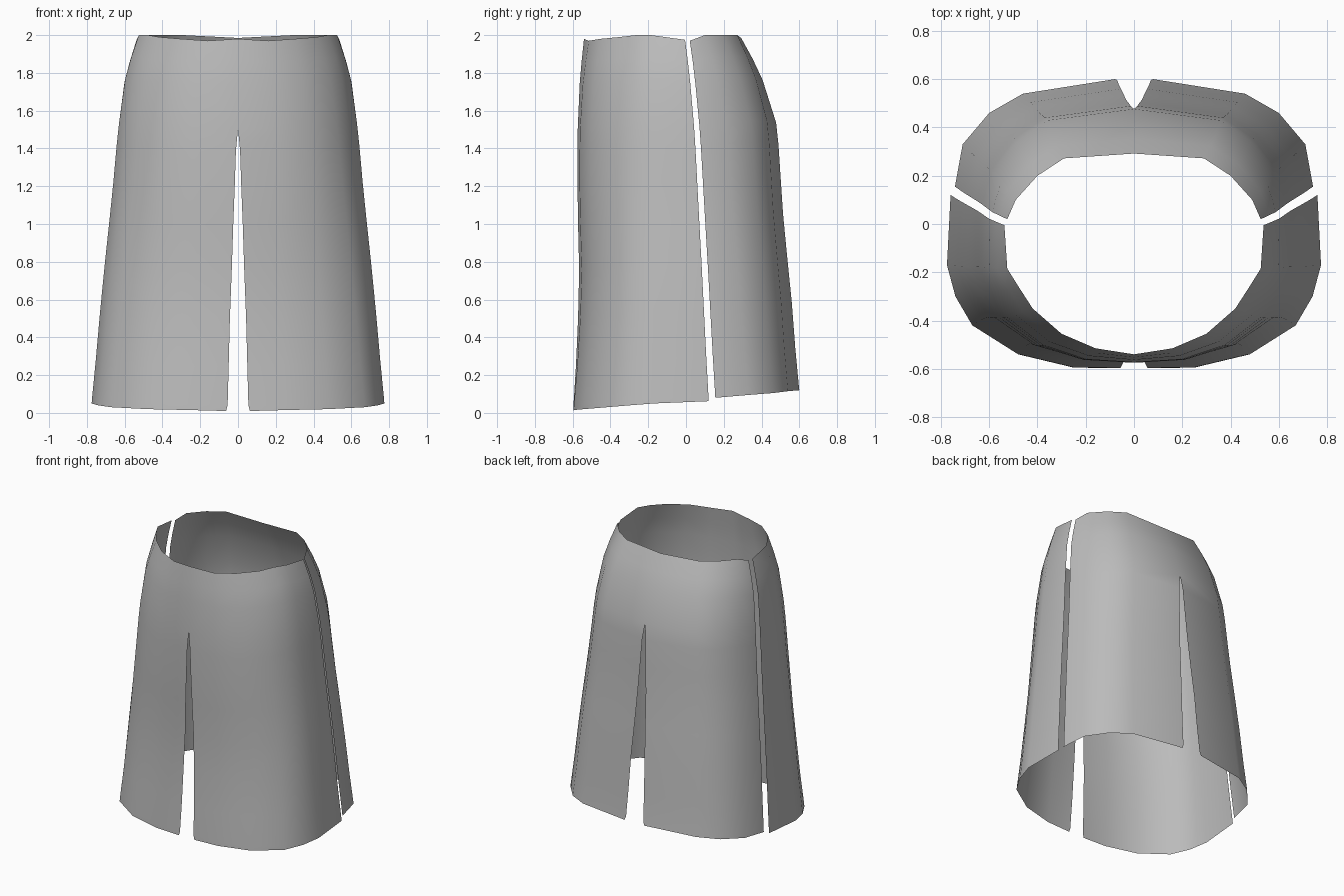
import bpy, bmesh

cube = bpy.data.objects.get("Cube")
if cube:
    bpy.data.objects.remove(cube, do_unlink=True)

cloth = bpy.data.materials.new("grey_cloth")
cloth.use_nodes = True
cloth.diffuse_color = (0.5, 0.5, 0.5, 1)
cloth.node_tree.nodes["Principled BSDF"].inputs["Base Color"].default_value = (0.5, 0.5, 0.5, 1)

# Rows run from waist to hem: drop, flare in x, flare of side edge in y, slit opening
ROWS = [(0, 0, 0, 0), (.06, .16, .12, 0), (.12, .29, .22, 0), (.24, .42, .38, 0),
        (.30, .47, .44, .2), (.40, .54, .52, .32), (.50, .62, .6, .46),
        (.62, .72, .7, .6), (.75, .82, .8, .78), (.88, .91, .9, .9),
        (.985, .99, .99, 1), (1, 1, 1, 1.15)]


def lerp(a, b, t):
    return a + (b - a) * t


def panel(name, waist, hem, depth, slit, outward):
    """Half a panel from its waist and hem outlines (x, y, z), then mirrored."""
    bm = bmesh.new()
    grid = []
    last = len(waist) - 1
    for (s, tx, side, opening), mid in zip(ROWS, depth):
        row = []
        for i, (a, b) in enumerate(zip(waist, hem)):
            ty = lerp(mid, side, (i / last) ** 2)
            x = lerp(a[0], b[0], tx) if i else slit * opening
            row.append(bm.verts.new((x, lerp(a[1], b[1], ty), lerp(a[2], b[2], s))))
        grid.append(row)
    for r, upper in enumerate(grid[:-1]):
        lower = grid[r + 1]
        for i in range(last):
            quad = [lower[i], lower[i + 1], upper[i + 1], upper[i]]
            bm.faces.new(quad[::outward])
    mesh = bpy.data.meshes.new(name)
    bm.to_mesh(mesh)
    bm.free()
    mesh.materials.append(cloth)
    mesh.shade_smooth()
    obj = bpy.data.objects.new(name, mesh)
    bpy.context.collection.objects.link(obj)
    mirror = obj.modifiers.new("Mirror", 'MIRROR')
    mirror.merge_threshold = 0.0005
    return obj


# Front half of the skirt
panel("front_panel",
      [(0, -.54, 1.98), (.16, -.515, 1.97), (.3, -.455, 1.98), (.42, -.35, 1.99),
       (.475, -.265, 2), (.525, -.185, 2), (.537, -.005, 1.975)],
      [(.055, -.597, .01), (.25, -.595, .015), (.48, -.54, .02), (.67, -.42, .03),
       (.74, -.3, .04), (.775, -.17, .05), (.76, .12, .062)],
      [0, .22, .4, .58, .6, .6, .55, .45, .55, .75, .98, 1], .055, 1)

# Back half of the skirt
panel("back_panel",
      [(0, .292, 1.985), (.29, .272, 2), (.4, .2, 2), (.49, .1, 2), (.525, .02, 1.97)],
      [(.07, .6, .12), (.46, .54, .115), (.6, .46, .105), (.71, .33, .095), (.742, .155, .08)],
      [0, .2, .37, .6, .64, .68, .72, .79, .87, .93, .99, 1], .07, -1)
